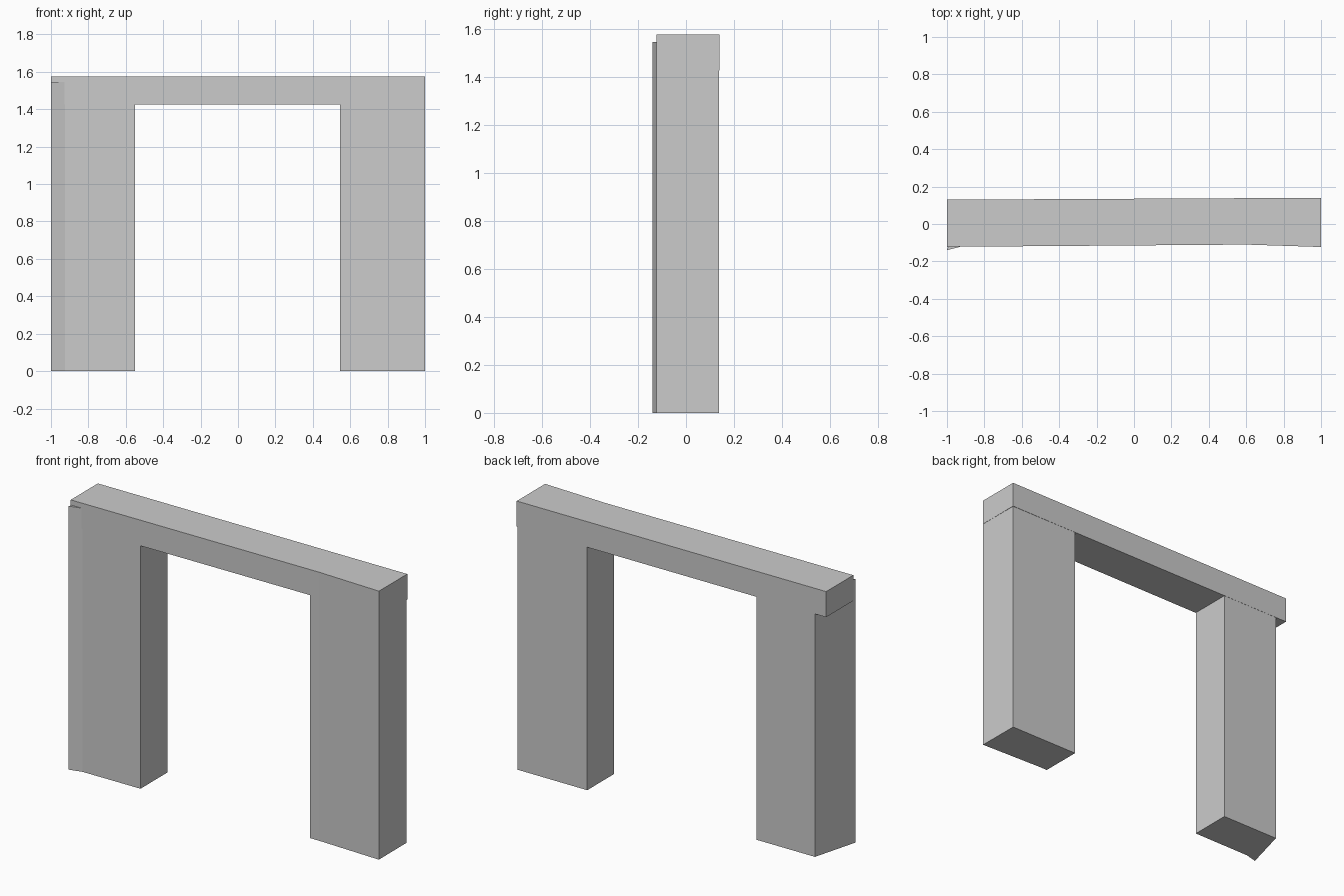
import bpy, bmesh

if "Cube" in bpy.data.objects:
    bpy.data.objects.remove(bpy.data.objects["Cube"])


def prism(name, outline, z0, z1):
    """Extrude a plan outline (x, y) vertically from z0 to z1."""
    bm = bmesh.new()
    base = bm.faces.new([bm.verts.new((x, y, z0)) for x, y in outline])
    top = bmesh.ops.extrude_face_region(bm, geom=[base])["geom"]
    verts = [v for v in top if isinstance(v, bmesh.types.BMVert)]
    bmesh.ops.translate(bm, verts=verts, vec=(0, 0, z1 - z0))
    bmesh.ops.recalc_face_normals(bm, faces=bm.faces)
    mesh = bpy.data.meshes.new(name)
    bm.to_mesh(mesh)
    bm.free()
    obj = bpy.data.objects.new(name, mesh)
    bpy.context.collection.objects.link(obj)
    return obj


TOP, UNDERSIDE, LEG_TOP = 1.575, 1.425, 1.545

# Lintel: slightly irregular slab spanning both legs
prism("lintel", [(-1, -0.122), (0.6, -0.11), (1, -0.123), (1, 0.14), (-1, 0.13)],
      UNDERSIDE, TOP)

# Left leg: slanted outer face with a front corner flaring past the lintel
prism("left_leg", [(-1, -0.14), (-0.925, -0.1205), (-0.55, -0.1177),
                   (-0.55, 0.1312), (-0.927, 0.1294)], 0, LEG_TOP)

# Right leg: nearly flush with the lintel
prism("right_leg", [(0.545, -0.1095), (0.6, -0.109), (0.999, -0.122),
                    (0.998, 0.138), (0.545, 0.1367)], 0, LEG_TOP)
